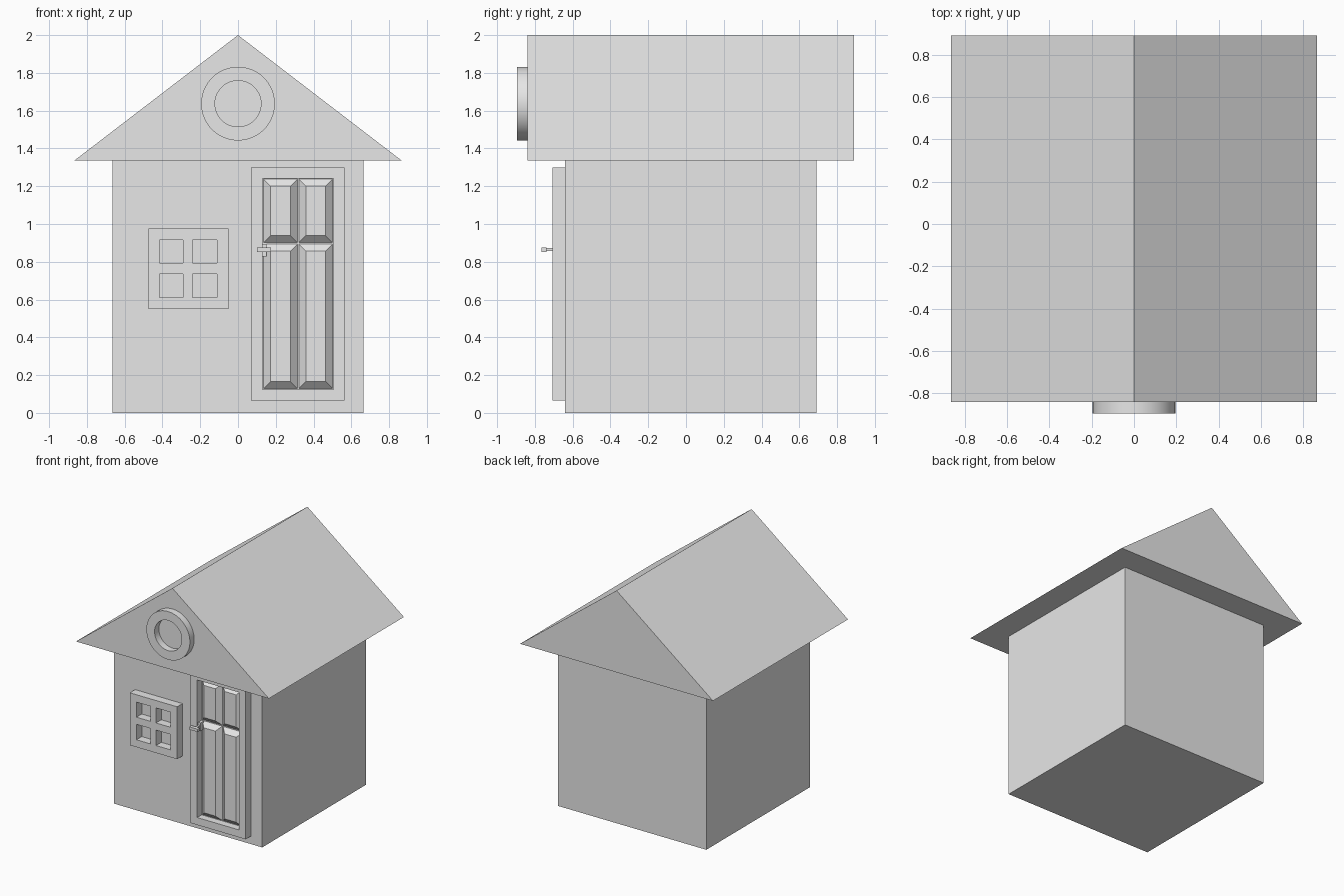
import bpy, bmesh, math

if "Cube" in bpy.data.objects:
    bpy.data.objects.remove(bpy.data.objects["Cube"], do_unlink=True)

grey = bpy.data.materials.new("plain_grey")
grey.use_nodes = True
COLOUR = (0.8, 0.8, 0.8, 1)
grey.diffuse_color = COLOUR
grey.node_tree.nodes["Principled BSDF"].inputs["Base Color"].default_value = COLOUR


def finish(name, bm):
    """Turn a bmesh into a named grey object."""
    bmesh.ops.recalc_face_normals(bm, faces=bm.faces)
    mesh = bpy.data.meshes.new(name)
    bm.to_mesh(mesh)
    bm.free()
    mesh.materials.append(grey)
    obj = bpy.data.objects.new(name, mesh)
    bpy.context.collection.objects.link(obj)
    return obj


def rect(x0, x1, z0, z1):
    return [(x0, z0), (x1, z0), (x1, z1), (x0, z1)]


def extrude(name, outline, front, back):
    """Prism from an x-z outline, running along y."""
    bm = bmesh.new()
    face = bm.faces.new([bm.verts.new((x, front, z)) for x, z in outline])
    out = bmesh.ops.extrude_face_region(bm, geom=[face])["geom"]
    verts = [v for v in out if isinstance(v, bmesh.types.BMVert)]
    bmesh.ops.translate(bm, verts=verts, vec=(0, back - front, 0))
    return finish(name, bm)


def lattice(name, xs, zs, front, back):
    """Frame whose odd grid cells are open, with mitre-free flat faces."""
    bm = bmesh.new()
    grid = [[bm.verts.new((x, front, z)) for z in zs] for x in xs]
    faces = []
    for i in range(len(xs) - 1):
        for j in range(len(zs) - 1):
            if not (i % 2 and j % 2):
                faces.append(bm.faces.new((grid[i][j], grid[i + 1][j],
                                           grid[i + 1][j + 1], grid[i][j + 1])))
    out = bmesh.ops.extrude_face_region(bm, geom=faces)["geom"]
    verts = [v for v in out if isinstance(v, bmesh.types.BMVert)]
    bmesh.ops.translate(bm, verts=verts, vec=(0, back - front, 0))
    return finish(name, bm)


def raised_panel(name, x0, x1, z0, z1, front, back, slope):
    """Door panel with four sloping sides."""
    bm = bmesh.new()
    outer = [bm.verts.new((x, back, z)) for x, z in rect(x0, x1, z0, z1)]
    inner = [bm.verts.new((x, front, z)) for x, z in
             rect(x0 + slope, x1 - slope, z0 + slope, z1 - slope)]
    bm.faces.new(inner)
    bm.faces.new(outer)
    for i in range(4):
        j = (i + 1) % 4
        bm.faces.new((outer[i], outer[j], inner[j], inner[i]))
    return finish(name, bm)


def ring(name, z, outer, inner, front, back, sides=64):
    """Round frame facing the front."""
    bm = bmesh.new()
    loops = []
    for i in range(sides):
        a = math.tau * i / sides
        loops.append([bm.verts.new((r * math.cos(a), y, z + r * math.sin(a)))
                      for r, y in ((outer, front), (outer, back),
                                   (inner, back), (inner, front))])
    for i in range(sides):
        a, b = loops[i], loops[(i + 1) % sides]
        for k in range(4):
            m = (k + 1) % 4
            bm.faces.new((a[k], a[m], b[m], b[k]))
    obj = finish(name, bm)
    bpy.ops.object.select_all(action='DESELECT')
    obj.select_set(True)
    bpy.context.view_layer.objects.active = obj
    bpy.ops.object.shade_smooth_by_angle(angle=math.radians(30))
    return obj


# House body and gabled roof
WALL = -0.64
FRONT = -0.708
extrude("walls", rect(-0.665, 0.665, 0, 1.337), WALL, 0.69)
extrude("roof", [(-0.865, 1.337), (0.865, 1.337), (0, 2)], -0.84, 0.89)

# Round gable window frame
ring("gable_window_frame", 1.637, 0.195, 0.122, -0.895, -0.84)

# Four-pane window frame
lattice("window_frame", [-0.475, -0.415, -0.29, -0.24, -0.11, -0.05],
        [0.55, 0.61, 0.735, 0.793, 0.915, 0.975], FRONT, WALL)

# Door frame, leaf and raised panels
lattice("door_frame", [0.07, 0.13, 0.505, 0.565], [0.065, 0.125, 1.24, 1.3], FRONT, WALL)
extrude("door_leaf", rect(0.13, 0.505, 0.125, 1.24), WALL - 0.01, WALL)
for side, x0, x1 in (("right", 0.136, 0.314), ("left", 0.322, 0.5)):
    for level, z0, z1 in (("lower", 0.13, 0.893), ("upper", 0.902, 1.237)):
        raised_panel(f"{level}_{side}_door_panel", x0, x1, z0, z1,
                     WALL - 0.045, WALL - 0.01, 0.037)

# Door handle
extrude("handle_plate", rect(0.13, 0.152, 0.828, 0.893), WALL - 0.055, WALL)
extrude("handle_stem", rect(0.134, 0.148, 0.856, 0.872), -0.75, WALL - 0.055)
extrude("handle_lever", rect(0.1, 0.175, 0.852, 0.875), -0.766, -0.738)
